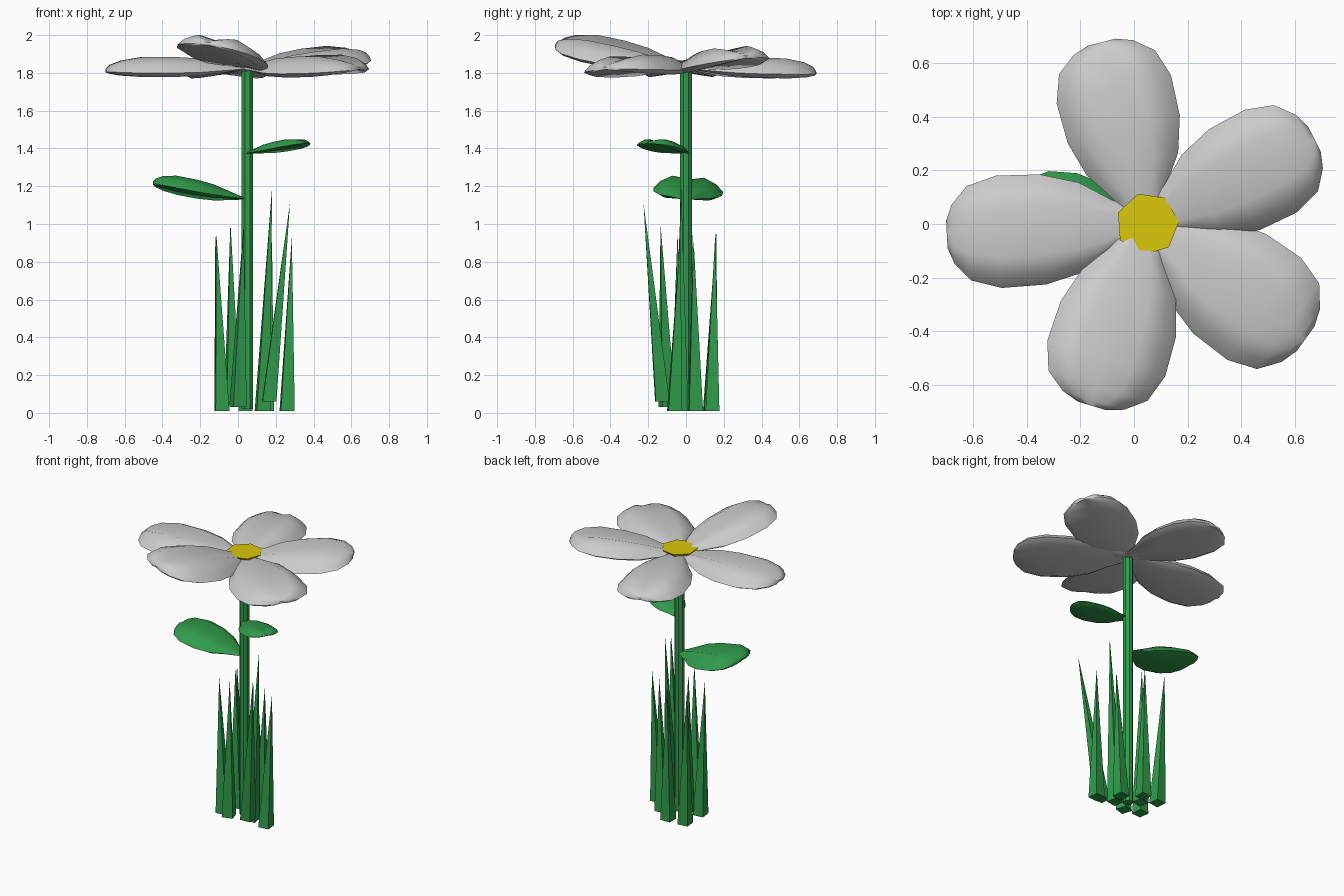
import bpy, bmesh, math
from mathutils import Vector

if "Cube" in bpy.data.objects:
    bpy.data.objects.remove(bpy.data.objects["Cube"])


def material(name, rgb):
    m = bpy.data.materials.new(name)
    m.diffuse_color = (*rgb, 1)
    m.use_nodes = True
    m.node_tree.nodes["Principled BSDF"].inputs["Base Color"].default_value = m.diffuse_color
    return m


GREEN = material("green", (0.03, 0.33, 0.07))
YELLOW = material("yellow", (0.7, 0.58, 0.003))


def finish(name, bm, mat=None):
    bmesh.ops.recalc_face_normals(bm, faces=bm.faces)
    me = bpy.data.meshes.new(name)
    bm.to_mesh(me)
    bm.free()
    ob = bpy.data.objects.new(name, me)
    bpy.context.collection.objects.link(ob)
    if mat:
        me.materials.append(mat)
    return ob


# length fraction, width fraction, fold strength, height drop
ROWS = [(0, 0.2, 0.1, 0), (0.17, 0.46, 0.5, 0), (0.33, 0.8, 0.85, 0), (0.52, 0.98, 1, 0),
        (0.74, 1, 1, 0), (0.89, 0.84, 0.75, -0.05), (0.97, 0.52, 0.45, -0.1), (1, 0.24, 0.2, -0.15)]
# across fraction, top height: two soft lobes beside a midrib; then the shallow underside
TOP = [(-1, -0.3), (-0.8, 0.25), (-0.45, 0.7), (0, 0.45), (0.45, 0.7), (0.8, 0.25), (1, -0.3)]
UNDER = [(0.8, -0.55), (0, -0.25), (-0.8, -0.55)]


def folded_blade(name, origin, angle, length, half, fold, rise, roll=0, mat=None):
    a = math.radians(angle)
    along, side = Vector((math.cos(a), math.sin(a), 0)), Vector((-math.sin(a), math.cos(a), 0))
    bm = bmesh.new()
    loops = []
    for u, w, f, d in ROWS:
        loop = []
        for v, s in TOP + UNDER:
            p = Vector(origin) + along * u * length + side * v * w * half
            p.z += rise * u + fold * (s * f + d) + roll * v * w
            loop.append(bm.verts.new(p))
        loops.append(loop)
    n = len(TOP + UNDER)
    for r0, r1 in zip(loops, loops[1:]):
        for i in range(n):
            j = (i + 1) % n
            bm.faces.new((r0[i], r0[j], r1[j], r1[i]))
    bm.faces.new(loops[0])
    bm.faces.new(loops[-1])
    ob = finish(name, bm, mat)
    bpy.ops.object.select_all(action='DESELECT')
    ob.select_set(True)
    bpy.context.view_layer.objects.active = ob
    bpy.ops.object.shade_smooth_by_angle(angle=math.radians(50))


def prism(name, loc, sides, r1, r2, depth, mat, spin=0):
    bpy.ops.mesh.primitive_cone_add(vertices=sides, radius1=r1, radius2=r2, depth=depth,
                                    location=loc, rotation=(0, 0, spin))
    bpy.context.object.name = name
    bpy.context.object.data.materials.append(mat)


# stem and flower centre
prism("stem", (0.05, 0, 0.915), 8, 0.033, 0.033, 1.79, GREEN, math.pi / 8)
prism("flower_centre", (0.05, 0, 1.852), 7, 0.10, 0.118, 0.02, YELLOW, 0.3)

# petals: angle, length, half width, tip rise, roll
PETALS = [(104, 0.70, 0.22, -0.01, 0), (27, 0.70, 0.215, 0.07, 0.015), (-36, 0.73, 0.235, 0.01, 0.01),
          (-107, 0.71, 0.23, 0.14, -0.03), (183, 0.75, 0.21, 0.0, 0)]
for i, (ang, ln, hw, rise, roll) in enumerate(PETALS):
    folded_blade(f"petal_{i + 1}", (0.05, 0, 1.825), ang, ln, hw, 0.085, rise, roll)

# leaves on the stem
folded_blade("lower_leaf", (0.03, 0, 1.135), 178, 0.48, 0.185, 0.07, 0.09, 0.012, GREEN)
folded_blade("upper_leaf", (0.05, 0, 1.375), -33, 0.37, 0.115, 0.04, 0.06, 0, GREEN)

# grass: base x, y, z, then tip x, y, z, then spin
GRASS = [(-0.085, 0.13, 0.01, -0.12, 0.16, 0.96, 0.1), (-0.085, -0.04, 0.01, -0.115, -0.045, 0.95, 0.1),
         (0.0, -0.10, 0.03, 0.03, -0.135, 1.0, 0.3), (-0.03, 0.03, 0.04, -0.04, 0.03, 1.01, 0.2),
         (0.13, -0.03, 0.01, 0.18, -0.025, 1.19, 0.15), (0.165, -0.125, 0.06, 0.275, -0.225, 1.11, 0.05),
         (0.26, -0.06, 0.01, 0.285, -0.03, 0.93, 0.1), (0.15, 0.05, 0.01, 0.18, 0.04, 0.92, 0.1),
         (0.04, 0.14, 0.01, 0.04, 0.155, 0.95, 0.0)]
for i, (bx, by, bz, tx, ty, tz, spin) in enumerate(GRASS):
    bm = bmesh.new()
    base = []
    for k in range(4):
        a = spin + math.pi / 4 + k * math.pi / 2
        base.append(bm.verts.new((bx + 0.052 * math.cos(a), by + 0.052 * math.sin(a), bz)))
    tip = bm.verts.new((tx, ty, tz))
    bm.faces.new(base)
    for k in range(4):
        bm.faces.new((base[k], base[(k + 1) % 4], tip))
    finish(f"grass_blade_{i + 1}", bm, GREEN)
